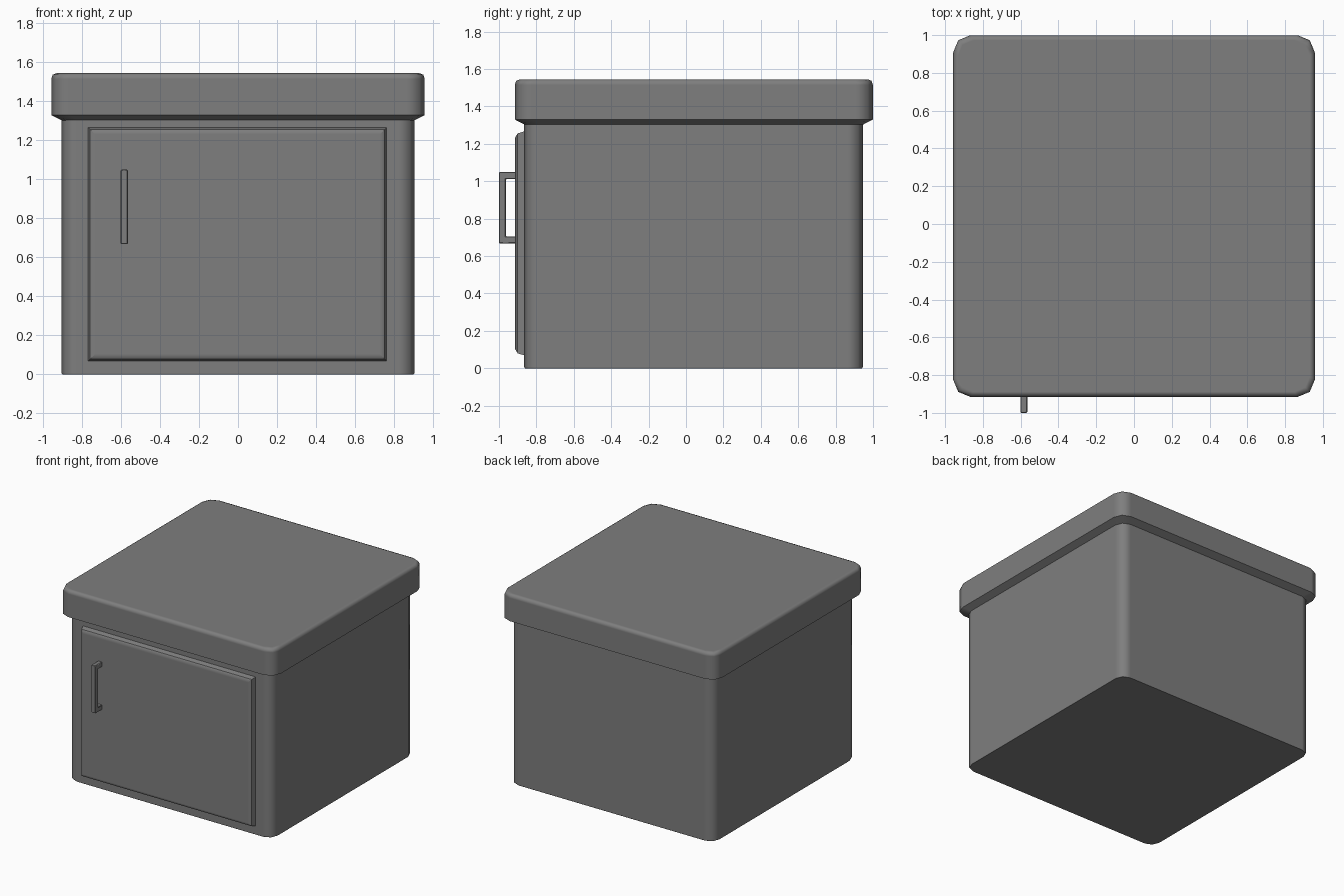
import bpy, bmesh, math
from mathutils import Matrix

if "Cube" in bpy.data.objects:
    bpy.data.objects.remove(bpy.data.objects["Cube"])

dark_grey = bpy.data.materials.new("dark_grey")
dark_grey.diffuse_color = (0.21, 0.21, 0.21, 1)
dark_grey.use_nodes = True
dark_grey.node_tree.nodes["Principled BSDF"].inputs["Base Color"].default_value = dark_grey.diffuse_color


def finish(name, bm, bevel=0, angle=35):
    bmesh.ops.recalc_face_normals(bm, faces=bm.faces)
    mesh = bpy.data.meshes.new(name)
    bm.to_mesh(mesh)
    bm.free()
    mesh.materials.append(dark_grey)
    ob = bpy.data.objects.new(name, mesh)
    bpy.context.collection.objects.link(ob)
    bpy.ops.object.select_all(action='DESELECT')
    ob.select_set(True)
    bpy.context.view_layer.objects.active = ob
    bpy.ops.object.shade_smooth_by_angle(angle=math.radians(angle))
    if bevel:
        mod = ob.modifiers.new("soft_edges", 'BEVEL')
        mod.width = bevel
        mod.segments = 1
    # Large faces stay flat, only the narrow bevels blend
    weighted = ob.modifiers.new("flat_faces", 'WEIGHTED_NORMAL')
    weighted.keep_sharp = True
    weighted.weight = 100
    return ob


def outline(hx, hy, r, segs):
    """Rectangle outline with rounded corners (segs = 0 gives square corners)."""
    pts = []
    for i, (sx, sy) in enumerate([(1, 1), (-1, 1), (-1, -1), (1, -1)]):
        if segs == 0:
            pts.append((sx * hx, sy * hy))
            continue
        for k in range(segs + 1):
            a = math.pi / 2 * (i + k / segs)
            pts.append((sx * (hx - r) + r * math.cos(a),
                        sy * (hy - r) + r * math.sin(a)))
    return pts


def loft(name, rings, segs, matrix, cap_start=False, cap_end=False, angle=35):
    """Skin a stack of (half x, half y, height, corner radius) outlines."""
    bm = bmesh.new()
    loops = [[bm.verts.new((x, y, z)) for x, y in outline(hx, hy, r, segs)]
             for hx, hy, z, r in rings]
    for a, b in zip(loops, loops[1:]):
        for i in range(len(a)):
            j = (i + 1) % len(a)
            bm.faces.new((a[i], a[j], b[j], b[i]))
    if cap_start:
        bm.faces.new(loops[0])
    if cap_end:
        bm.faces.new(loops[-1])
    bm.transform(matrix)
    return finish(name, bm, angle=angle)


# Cabinet body, open at the top where the lid seals it
loft("body", [(0.900, 0.900, 0.0, 0.075), (0.905, 0.905, 0.006, 0.08),
              (0.905, 0.905, 1.305, 0.08)], 2,
     Matrix.Translation((0, 0.04, 0)), cap_start=True, angle=48)

# Overhanging lid with sloped underside and softened top edge
loft("lid", [(0.903, 0.903, 1.302, 0.08), (0.957, 0.957, 1.33, 0.09),
             (0.957, 0.957, 1.515, 0.09), (0.950, 0.950, 1.537, 0.09),
             (0.930, 0.930, 1.545, 0.08)], 2,
     Matrix.Translation((0, 0.042, 0)), cap_end=True, angle=50)

# Door panel with bevelled rim, facing -y
door_frame = Matrix.Translation((-0.003, -0.86, 0.668)) @ Matrix.Rotation(math.pi / 2, 4, 'X')
loft("door", [(0.767, 0.600, 0.0, 0), (0.755, 0.588, 0.040, 0),
              (0.730, 0.563, 0.055, 0)], 0,
     door_frame, cap_end=True)

# Bracket handle: C profile extruded across x
bm = bmesh.new()
profile = [(-0.91, 0.668), (-1.0, 0.668), (-1.0, 1.05), (-0.91, 1.05),
           (-0.91, 1.012), (-0.963, 1.012), (-0.963, 0.706), (-0.91, 0.706)]
face = bm.faces.new([bm.verts.new((-0.602, y, z)) for y, z in profile])
ext = bmesh.ops.extrude_face_region(bm, geom=[face])
bmesh.ops.translate(bm, vec=(0.037, 0, 0),
                    verts=[v for v in ext["geom"] if isinstance(v, bmesh.types.BMVert)])
finish("handle", bm, bevel=0.004)
